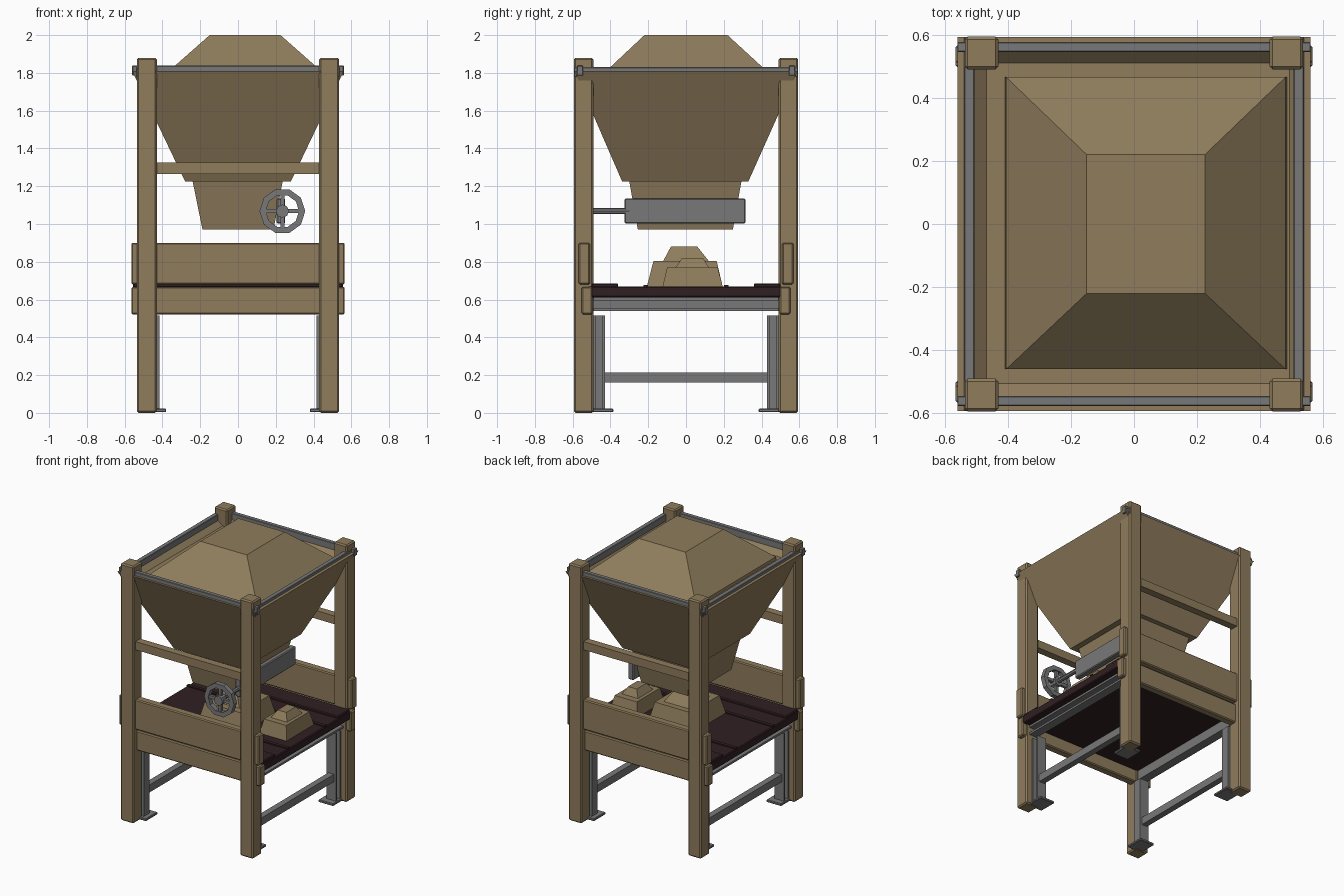
import bpy, bmesh, math
from mathutils import Matrix

if "Cube" in bpy.data.objects:
    bpy.data.objects.remove(bpy.data.objects["Cube"])


def material(name, rgb):
    m = bpy.data.materials.new(name)
    m.diffuse_color = (*rgb, 1)
    m.use_nodes = True
    m.node_tree.nodes["Principled BSDF"].inputs["Base Color"].default_value = m.diffuse_color
    return m


TAN = material("tan", (0.275, 0.203, 0.108))
STEEL = material("steel_grey", (0.19, 0.19, 0.19))
BELT = material("dark_maroon", (0.030, 0.014, 0.016))


def finish(name, bm, mat):
    bmesh.ops.recalc_face_normals(bm, faces=bm.faces[:])
    me = bpy.data.meshes.new(name)
    bm.to_mesh(me)
    bm.free()
    me.materials.append(mat)
    ob = bpy.data.objects.new(name, me)
    bpy.context.collection.objects.link(ob)
    return ob


def box(name, x, y, z, mat, bevel=0.0):
    """Box from (min, max) ranges on every axis."""
    bm = bmesh.new()
    bmesh.ops.create_cube(bm, size=1)
    for v in bm.verts:
        v.co = [r[0] if c < 0 else r[1] for r, c in zip((x, y, z), v.co)]
    ob = finish(name, bm, mat)
    if bevel:
        mod = ob.modifiers.new("soft_edges", 'BEVEL')
        mod.width, mod.segments = bevel, 1
    return ob


def span(a, b, s):
    """Range mirrored to the negative side when s is -1."""
    return (a, b) if s > 0 else (-b, -a)


def loft(name, rings, mat):
    """Stack of rectangles (x0, x1, y0, y1, z), closed at both ends."""
    bm = bmesh.new()
    prev = None
    for x0, x1, y0, y1, z in rings:
        ring = [bm.verts.new((x, y, z)) for x, y in
                ((x0, y0), (x1, y0), (x1, y1), (x0, y1))]
        if prev:
            for i in range(4):
                j = (i + 1) % 4
                bm.faces.new((prev[i], prev[j], ring[j], ring[i]))
        else:
            bm.faces.new(ring[::-1])
        prev = ring
    bm.faces.new(prev)
    return finish(name, bm, mat)


def rod_y(name, x, z, y0, y1, r, n, mat):
    bm = bmesh.new()
    bmesh.ops.create_cone(bm, cap_ends=True, segments=n, radius1=r, radius2=r,
                          depth=y1 - y0)
    bmesh.ops.transform(bm, verts=bm.verts[:], matrix=Matrix.Translation(
        (x, (y0 + y1) / 2, z)) @ Matrix.Rotation(math.pi / 2, 4, 'X'))
    return finish(name, bm, mat)


# Four corner posts, steel legs and foot plates
for sx in (-1, 1):
    for sy in (-1, 1):
        box("corner_post", span(0.43, 0.536, sx), span(0.49, 0.594, sy),
            (0, 1.88), TAN, 0.009)
        box("steel_leg_web", span(0.415, 0.427, sx), span(0.43, 0.495, sy),
            (0.02, 0.515), STEEL)
        for a, b in ((0.43, 0.442), (0.477, 0.489)):
            box("steel_leg_flange", span(0.42, 0.49, sx), span(a, b, sy),
                (0.02, 0.515), STEEL)
        box("foot_plate", span(0.38, 0.50, sx), span(0.385, 0.52, sy),
            (0.004, 0.022), STEEL, 0.004)

# Top steel rails around the hopper
for s in (-1, 1):
    box("side_top_rail", span(0.505, 0.538, s), (-0.592, 0.592),
        (1.78, 1.83), STEEL, 0.003)
    box("end_top_rail", (-0.56, 0.56), span(0.545, 0.577, s),
        (1.785, 1.838), STEEL, 0.003)

# Wooden crossbars and side boards, front and back
for s in (-1, 1):
    box("crossbar", (-0.45, 0.45), span(0.515, 0.57, s), (1.265, 1.325), TAN)
    box("upper_board", (-0.565, 0.565), span(0.508, 0.568, s),
        (0.68, 0.90), TAN, 0.007)
    box("lower_board", (-0.565, 0.565), span(0.495, 0.553, s),
        (0.522, 0.667), TAN, 0.007)

# Conveyor frame: channel beams and lower braces along each side
for s in (-1, 1):
    box("channel_web", span(0.445, 0.46, s), (-0.49, 0.50), (0.54, 0.61), STEEL)
    for z in ((0.595, 0.61), (0.54, 0.555)):
        box("channel_flange", span(0.445, 0.51, s), (-0.49, 0.50), z, STEEL)
    box("lower_brace", span(0.43, 0.475, s), (-0.44, 0.44), (0.16, 0.215), STEEL)

# Conveyor belt with raised strips running along x
box("belt", (-0.56, 0.56), (-0.515, 0.505), (0.612, 0.67), BELT, 0.006)
for s in (-1, 1):
    box("belt_edge_strip", (-0.555, 0.555), span(0.36, 0.50, s),
        (0.66, 0.686), BELT, 0.006)
    box("belt_rib", (-0.557, 0.557), span(0.20, 0.225, s),
        (0.66, 0.678), BELT)

# Hopper: outer funnel with an open, sloping inside down to the fill level
loft("hopper", [(-0.28, 0.28, -0.338, 0.33, 1.225),
                (-0.56, 0.56, -0.592, 0.592, 1.81),
                (-0.535, 0.535, -0.565, 0.565, 1.81),
                (-0.468, 0.492, -0.506, 0.51, 1.755)], TAN)
# Heaped load in the hopper
loft("hopper_heap", [(-0.41, 0.485, -0.46, 0.465, 1.75),
                     (-0.405, 0.48, -0.46, 0.465, 1.775),
                     (-0.15, 0.225, -0.22, 0.22, 2.0)], TAN)
# Outlet neck under the hopper
loft("outlet_neck", [(-0.188, 0.188, -0.255, 0.248, 0.97),
                     (-0.242, 0.238, -0.302, 0.295, 1.235)], TAN)

# Sliding gate, shaft and hand wheel
WX, WZ = 0.235, 1.068
box("gate_plate", (0.205, 0.25), (-0.325, 0.315), (1.002, 1.135), STEEL, 0.006)
rod_y("wheel_shaft", WX, WZ, -0.54, -0.30, 0.016, 8, STEEL)
rod_y("wheel_hub", WX, WZ, -0.565, -0.51, 0.035, 8, STEEL)
bm = bmesh.new()
rings = []
for i in range(10):
    a = 2 * math.pi * i / 10
    rings.append([bm.verts.new((WX + r * math.cos(a), y, WZ + r * math.sin(a)))
                  for r, y in ((0.088, -0.555), (0.121, -0.555),
                               (0.121, -0.52), (0.088, -0.52))])
for i in range(10):
    p, q = rings[i], rings[(i + 1) % 10]
    for k in range(4):
        m = (k + 1) % 4
        bm.faces.new((p[k], p[m], q[m], q[k]))
finish("wheel_rim", bm, STEEL)
box("wheel_spoke_across", (WX - 0.095, WX + 0.095), (-0.548, -0.527),
    (WZ - 0.011, WZ + 0.011), STEEL)
box("wheel_spoke_upright", (WX - 0.011, WX + 0.011), (-0.548, -0.527),
    (WZ - 0.095, WZ + 0.095), STEEL)

# Material piles on the belt
loft("large_pile", [(-0.18, 0.17, -0.208, 0.195, 0.665),
                    (-0.15, 0.14, -0.172, 0.162, 0.805),
                    (-0.105, 0.095, -0.12, 0.12, 0.805),
                    (-0.06, 0.05, -0.08, 0.06, 0.88)], TAN)
loft("small_pile", [(0.26, 0.48, -0.125, 0.195, 0.665),
                    (0.28, 0.46, -0.10, 0.168, 0.77),
                    (0.305, 0.435, -0.055, 0.12, 0.77),
                    (0.335, 0.405, -0.02, 0.09, 0.82)], TAN)
